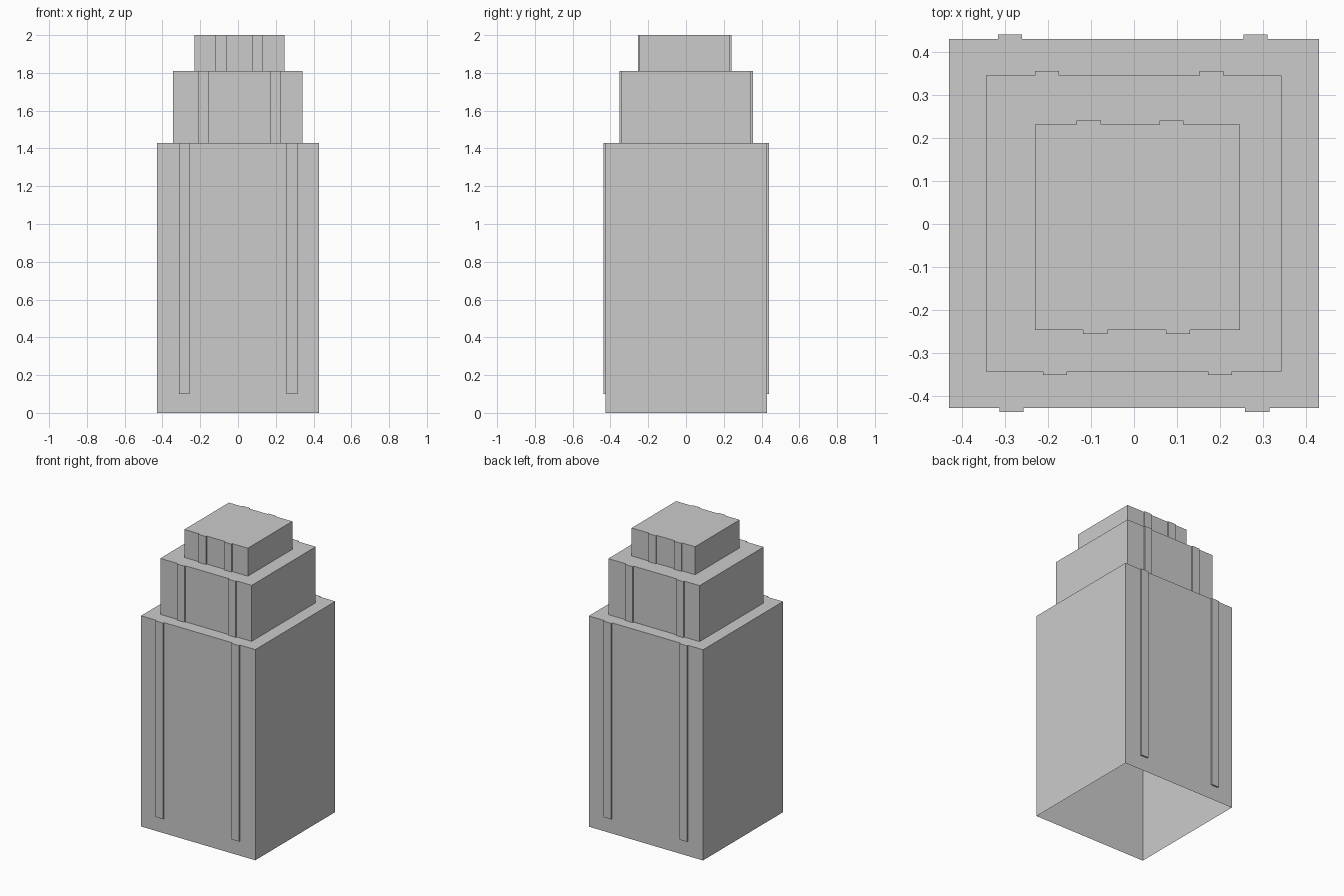
import bpy
import bmesh

if "Cube" in bpy.data.objects:
    bpy.data.objects.remove(bpy.data.objects["Cube"])


def open_box(name, x, y, z, skip):
    """Box between min/max pairs, leaving out the hidden sides named in skip."""
    bm = bmesh.new()
    bmesh.ops.create_cube(bm, size=1)
    for v in bm.verts:
        v.co = [lo + (c + 0.5) * (hi - lo) for c, (lo, hi) in zip(v.co, (x, y, z))]
    bm.normal_update()
    normals = {"bottom": (0, 0, -1), "front": (0, -1, 0), "back": (0, 1, 0)}
    hidden = [f for f in bm.faces if f.normal.dot(normals[skip]) > 0.9]
    bmesh.ops.delete(bm, geom=hidden, context='FACES')
    mesh = bpy.data.meshes.new(name)
    bm.to_mesh(mesh)
    bm.free()
    obj = bpy.data.objects.new(name, mesh)
    bpy.context.collection.objects.link(obj)
    return obj


# Tiers: name, x range, y range, z range, rib bottom,
# front rib centres, front rib face y, back rib centres, back rib face y
tiers = [
    ("lower_tier", (-0.429, 0.429), (-0.427, 0.430), (0, 1.43), 0.10,
     (-0.284, 0.286), -0.437, (-0.288, 0.282), 0.440),
    ("middle_tier", (-0.344, 0.342), (-0.342, 0.345), (1.43, 1.81), 1.43,
     (-0.183, 0.200), -0.351, (-0.202, 0.180), 0.355),
    ("top_tier", (-0.230, 0.246), (-0.246, 0.231), (1.81, 2.0), 1.81,
     (-0.090, 0.102), -0.255, (-0.105, 0.087), 0.240),
]
RIB_HALF = 0.028

for name, x, y, z, rib_z, front_xs, front_y, back_xs, back_y in tiers:
    # Tower block, open underneath
    open_box(name, x, y, z, "bottom")
    # Shallow vertical ribs on the front and back walls
    for i, cx in enumerate(front_xs):
        open_box(f"{name}_front_rib_{i + 1}", (cx - RIB_HALF, cx + RIB_HALF),
                 (front_y, y[0]), (rib_z, z[1]), "back")
    for i, cx in enumerate(back_xs):
        open_box(f"{name}_back_rib_{i + 1}", (cx - RIB_HALF, cx + RIB_HALF),
                 (y[1], back_y), (rib_z, z[1]), "front")
